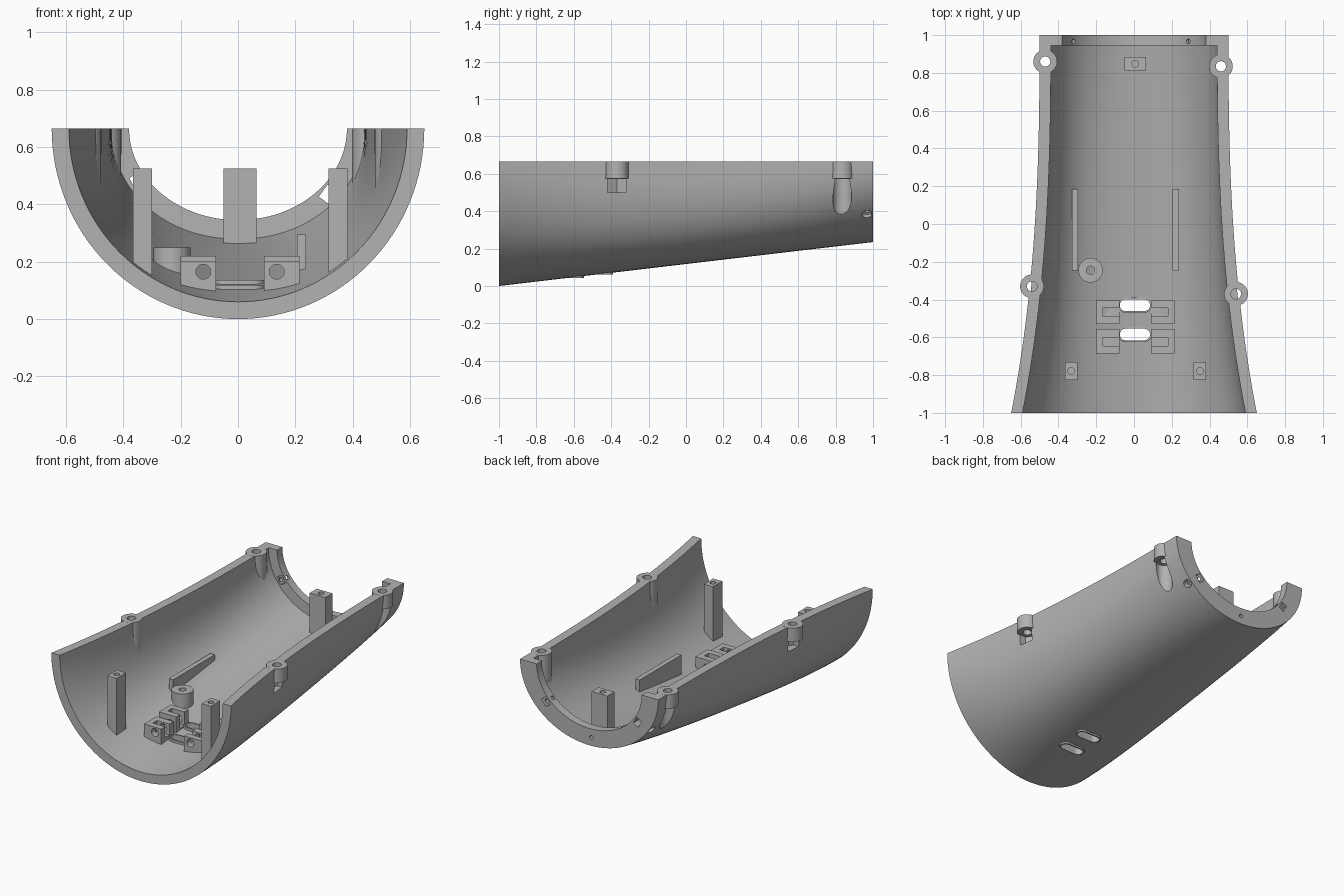
import bpy, bmesh, math
from mathutils import Matrix, Vector

if "Cube" in bpy.data.objects:
    bpy.data.objects.remove(bpy.data.objects["Cube"])

TOP = 0.665
grey = bpy.data.materials.new("plain_grey")
grey.use_nodes = True
grey.diffuse_color = (0.45, 0.45, 0.45, 1)
grey.node_tree.nodes["Principled BSDF"].inputs["Base Color"].default_value = (0.45, 0.45, 0.45, 1)


def skin(name, rings):
    """Closed solid through a list of equal rings."""
    bm = bmesh.new()
    rows = [[bm.verts.new(p) for p in ring] for ring in rings]
    n = len(rows[0])
    for a, b in zip(rows, rows[1:]):
        for i in range(n):
            bm.faces.new((a[i], a[(i + 1) % n], b[(i + 1) % n], b[i]))
    bm.faces.new(rows[0])
    bm.faces.new(rows[-1])
    bmesh.ops.recalc_face_normals(bm, faces=bm.faces)
    mesh = bpy.data.meshes.new(name)
    bm.to_mesh(mesh)
    bm.free()
    mesh.materials.append(grey)
    obj = bpy.data.objects.new(name, mesh)
    bpy.context.collection.objects.link(obj)
    return obj


def prism(name, outline, z0, z1, matrix=Matrix()):
    return skin(name, [[matrix @ Vector((x, y, z)) for x, y in outline] for z in (z0, z1)])


def circle(x, y, r, n=32):
    return [(x + r * math.cos(math.tau * i / n), y + r * math.sin(math.tau * i / n)) for i in range(n)]


def rect(x0, x1, y0, y1):
    return [(x0, y0), (x1, y0), (x1, y1), (x0, y1)]


def capsule(x0, x1, y, r, n=12):
    arc = [math.pi * i / n - math.pi / 2 for i in range(n + 1)]
    return ([(x1 - r + r * math.cos(a), y + r * math.sin(a)) for a in arc]
            + [(x0 + r - r * math.cos(a), y - r * math.sin(a)) for a in arc])


def boolean(obj, tool, op, keep=False):
    mod = obj.modifiers.new(op, "BOOLEAN")
    mod.operation, mod.object, mod.solver = op, tool, "EXACT"
    with bpy.context.temp_override(object=obj, active_object=obj):
        bpy.ops.object.modifier_apply(modifier=mod.name)
    if not keep:
        bpy.data.objects.remove(tool)


def cut(objs, outline, z0, z1, matrix=Matrix()):
    for obj in objs:
        boolean(obj, prism("cutter", outline, z0, z1, matrix), "DIFFERENCE")


# Flared half-tube section, fuller in the middle of its length
def section(y, inset):
    power = 2 + 0.65 * max(0, 1 - y * y)
    w = 0.5 + 0.15 * ((1 - y) / 2) ** 2.6 - inset
    d = TOP - bottom(y) - inset * (1 - (y + 1) / 12)
    return half_ring(y, w, d, power)


def bottom(y):
    return 0.235 * (y + 1) / 2


def half_ring(y, w, d, power):
    ring = []
    for i in range(65):
        a = math.pi * i / 64
        x = -math.copysign(abs(math.cos(a)) ** (2 / power), math.cos(a))
        z = math.sin(a) ** (2 / power) if 0 < i < 64 else 0
        ring.append((w * x, y, TOP - d * z))
    return ring


# Shell wall, stepping in to a narrower lip at the rear
def lip(y):
    return half_ring(y, 0.38, 0.32, 2)


steps = [-1 + i * 1.945 / 24 for i in range(25)]
rings = [section(y, 0) + section(y, 0.06)[::-1] for y in steps]
rings += [section(y, 0) + lip(y)[::-1] for y in (0.946, 1)]
shell = skin("shell", rings)
core = skin("core_envelope", [section(y, 0.03) for y in steps])
parts = [shell]


# Fittings rooted in the shell wall
def fitting(name, outline, top):
    obj = prism(name, outline, -0.05, top)
    boolean(obj, core, "INTERSECT", keep=True)
    parts.append(obj)
    return obj


# Screw bosses on the rims, with nut recesses in front and round bores behind
for name, x, y, hexagonal in (("rear_right_boss", -0.47, 0.86, False), ("rear_left_boss", 0.46, 0.835, False),
                              ("front_right_boss", -0.54, -0.33, True), ("front_left_boss", 0.54, -0.37, True)):
    boss = fitting(name, circle(x, y, 0.0622), 0.63)
    boolean(boss, prism("cap", circle(x, y, 0.063), 0.575, TOP + 0.0005), "UNION")
    if hexagonal:
        cut([shell, boss], circle(x, y, 0.057, 6), 0.5, 0.572)
        cut([shell, boss], circle(x, y, 0.027), 0.53, 0.75)
    else:
        cut([shell, boss], circle(x, y, 0.05), 0.3, 0.572)
        cut([shell, boss], circle(x, y, 0.027), 0.5, 0.75)

# Rounded vent slots with raised rims
for name, y in (("rear_vent_rim", -0.43), ("front_vent_rim", -0.585)):
    rim = prism(name, capsule(-0.085, 0.095, y, 0.04), bottom(y) - 0.006, bottom(y) + 0.07)
    cut([shell, rim], capsule(-0.075, 0.085, y, 0.031), -0.1, 0.3)
    parts.append(rim)

# Nut pockets and counterbored radial screw holes in the rear lip
for x, z, near, far in ((0.383, -0.28, 0.368, 0.408), (-0.365, -0.195, 0.376, 0.416)):
    aim = Matrix.Translation((0, 0.967, TOP)) @ Vector((x, 0, z)).to_track_quat("Z", "Y").to_matrix().to_4x4()
    cut([shell], circle(0, 0, 0.013, 24), 0.3, 0.6, aim)
    cut([shell], circle(0, 0, 0.026, 24), 0.445, 0.6, aim)
    pocket = (Matrix.Translation((0, 0, TOP)) @ Matrix.Rotation(-math.atan2(z, x), 4, "Y")
              @ Matrix.Rotation(math.pi / 2, 4, "X"))
    cut([shell], rect(near, far, -0.026, 0.026), -1.1, -0.93, pocket)

along_y = Matrix.Rotation(math.pi / 2, 4, "X")
cut([shell], circle(-0.015, 0.29, 0.013, 20), -1.1, -0.96, along_y)

# Square posts with screw holes
for name, x, y, hx, hy in (("front_right_post", -0.333, -0.778, 0.033, 0.048),
                           ("front_left_post", 0.349, -0.778, 0.033, 0.048),
                           ("rear_post", 0.007, 0.848, 0.057, 0.036)):
    post = fitting(name, rect(x - hx, x + hx, y - hy, y + hy), 0.525)
    cut([post], circle(x, y, 0.018, 24), 0.4, 0.6)

# Floor ribs and round standoff
for name, x in (("right_rib", -0.313), ("left_rib", 0.221)):
    fitting(name, rect(x - 0.016, x + 0.016, -0.245, 0.185), 0.295)

standoff = fitting("round_standoff", circle(-0.23, -0.245, 0.065), 0.25)
cut([standoff], circle(-0.23, -0.245, 0.022), 0.17, 0.3)

# Four cable clamp blocks, notched towards the middle
for side, label in ((-1, "right"), (1, "left")):
    for row, y0, y1, top in (("front", -0.685, -0.555, 0.2), ("rear", -0.53, -0.405, 0.22)):
        def span(near, far):
            return sorted((0.007 + side * near, 0.007 + side * far))
        block = fitting(f"{row}_{label}_clamp", rect(*span(0.083, 0.208), y0, y1), top)
        cut([block], rect(*span(0.05, 0.172), y0 + 0.04, y0 + 0.085), 0.13, 0.3)
        cut([block], circle(0.007 + side * 0.128, 0.165, 0.026, 24), -y1 - 0.02, -y0 + 0.02, along_y)

bpy.data.objects.remove(core)

# Smooth curved walls with crisp edges
bpy.ops.object.select_all(action="DESELECT")
for obj in parts:
    obj.select_set(True)
bpy.context.view_layer.objects.active = shell
bpy.ops.object.shade_smooth_by_angle(angle=math.radians(30))
